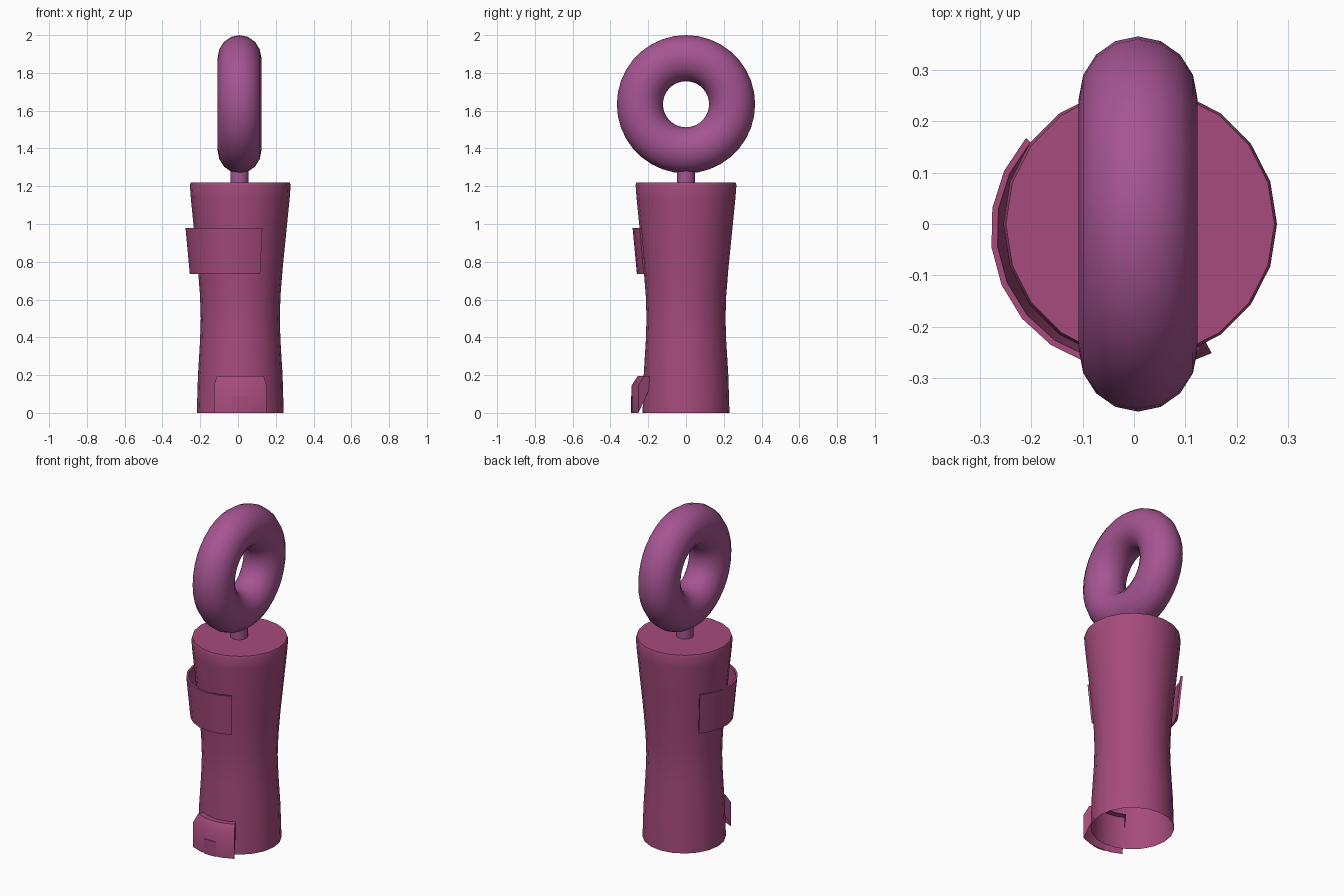
import bpy, bmesh, math

if "Cube" in bpy.data.objects:
    bpy.data.objects.remove(bpy.data.objects["Cube"])

CX = 0.012  # axis of the handle


def material(name, col):
    m = bpy.data.materials.new(name)
    m.diffuse_color = (*col, 1)
    m.use_nodes = True
    m.node_tree.nodes["Principled BSDF"].inputs["Base Color"].default_value = m.diffuse_color
    return m


PINK = material("rose", (0.38, 0.07, 0.20))
PURPLE = material("purple", (0.38, 0.09, 0.29))


def finish(name, bm, mat, angle=40):
    bmesh.ops.recalc_face_normals(bm, faces=bm.faces)
    me = bpy.data.meshes.new(name)
    bm.to_mesh(me)
    bm.free()
    ob = bpy.data.objects.new(name, me)
    bpy.context.collection.objects.link(ob)
    me.materials.append(mat)
    bpy.ops.object.select_all(action='DESELECT')
    ob.select_set(True)
    bpy.context.view_layer.objects.active = ob
    bpy.ops.object.shade_smooth_by_angle(angle=math.radians(angle))
    return ob


def sweep(name, profile, a0, a1, n, mat, center=(CX, 0), loop=False, ends=False, cap=False):
    """Turn an (r, z) profile about a vertical axis from angle a0 to a1 (degrees)."""
    bm = bmesh.new()
    full = abs(a1 - a0) >= 360
    rows = []
    for i in range(n if full else n + 1):
        a = math.radians(a0 + (a1 - a0) * i / n)
        rows.append([bm.verts.new((center[0] + r * math.cos(a),
                                   center[1] + r * math.sin(a), z)) for r, z in profile])
    m = len(profile)
    for i in range(n):
        p, q = rows[i], rows[(i + 1) % len(rows)]
        for j in range(m if loop else m - 1):
            k = (j + 1) % m
            bm.faces.new((p[j], q[j], q[k], p[k]))
    if ends:
        bm.faces.new(rows[0])
        bm.faces.new(rows[-1])
    if cap:
        bm.faces.new([r[-1] for r in rows])
    return finish(name, bm, mat)


# Waisted handle, open underneath, closed on top
sweep("handle", [(0.230, 0), (0.224, 0.2), (0.213, 0.38), (0.209, 0.5), (0.213, 0.62),
                 (0.224, 0.76), (0.246, 0.98), (0.262, 1.14), (0.267, 1.205), (0.262, 1.22)],
      0, 360, 20, PINK, cap=True)

# Flared band wrapped round the front left
sweep("side_band", [(0.247, 0.735), (0.270, 0.98), (0.258, 0.98), (0.235, 0.735)],
      138, 301, 10, PINK, center=(-0.010, -0.013), loop=True, ends=True)

# Foot latch: hollow block with a chamfered top
sweep("foot_latch", [(0.288, 0), (0.288, 0.145), (0.255, 0.195), (0.185, 0.195)],
      241, 299, 4, PINK, ends=True)

# Small tab on the latch
sweep("latch_tab", [(0.283, 0), (0.291, 0), (0.291, 0.09), (0.283, 0.09)],
      262, 278, 2, PINK, loop=True, ends=True)

# Short neck under the ring
sweep("neck", [(0.048, 1.21), (0.048, 1.31)], 0, 360, 16, PURPLE, center=(0.008, 0), cap=True)

# Ring standing in the side plane
bm = bmesh.new()
N, M = 36, 16
grid = []
for i in range(N):
    a = 2 * math.pi * i / N
    row = []
    for j in range(M):
        b = 2 * math.pi * j / M
        r = 0.244 + 0.122 * math.cos(b)
        row.append(bm.verts.new((0.008 + 0.116 * math.sin(b),
                                 r * math.cos(a), 1.634 + r * math.sin(a))))
    grid.append(row)
for i in range(N):
    for j in range(M):
        p, q, k = grid[i], grid[(i + 1) % N], (j + 1) % M
        bm.faces.new((p[j], q[j], q[k], p[k]))
finish("ring", bm, PURPLE)
